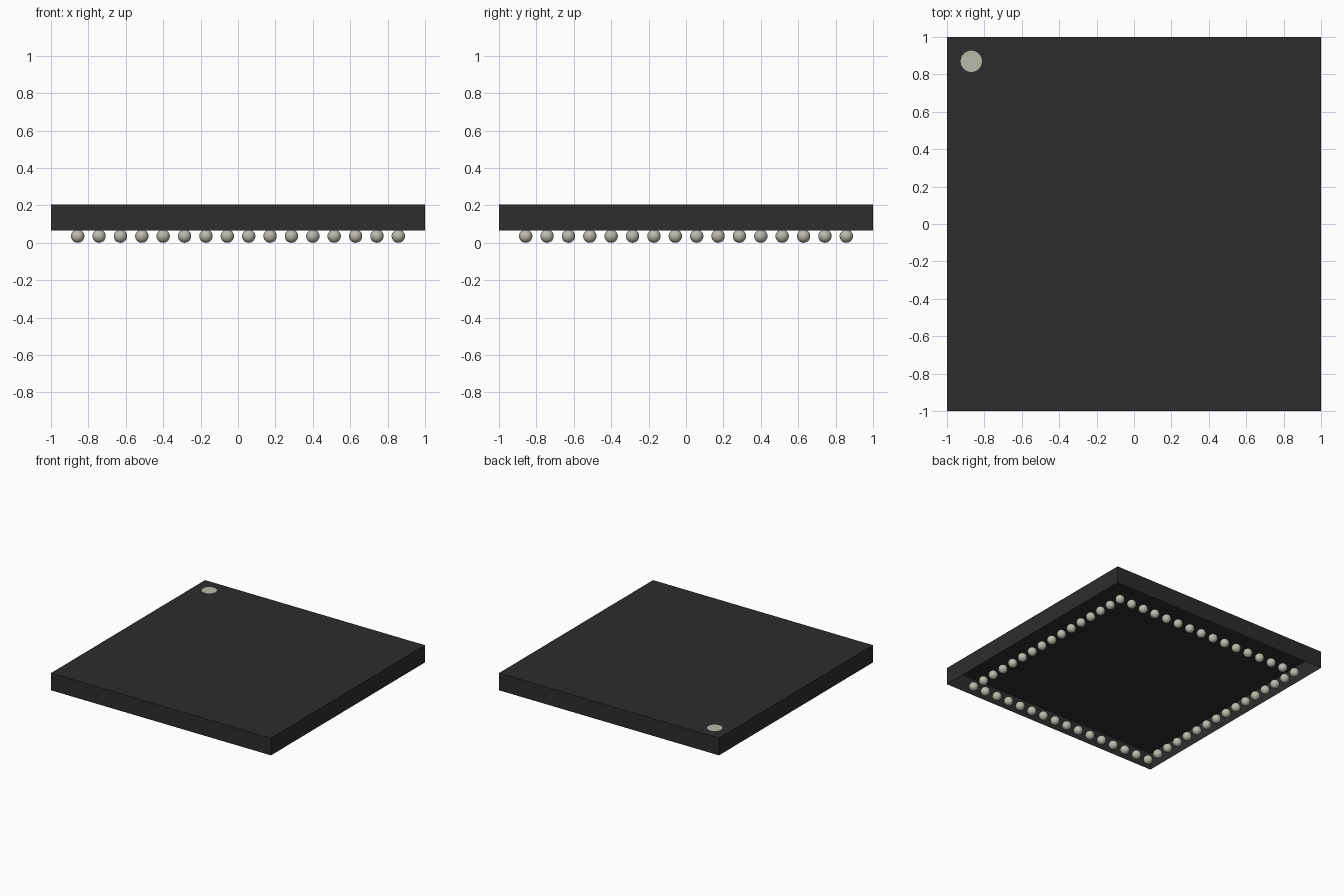
import bpy
import bmesh

cube = bpy.data.objects.get("Cube")
if cube:
    bpy.data.objects.remove(cube, do_unlink=True)

PITCH = 0.8 / 7
COUNT = 16
RADIUS = 0.0357
BOTTOM, TOP = 0.065, 0.206


def material(name, colour):
    mat = bpy.data.materials.new(name)
    mat.use_nodes = True
    mat.diffuse_color = (*colour, 1)
    mat.node_tree.nodes["Principled BSDF"].inputs["Base Color"].default_value = (*colour, 1)
    return mat


def finish(bm, name, mat):
    mesh = bpy.data.meshes.new(name)
    bm.to_mesh(mesh)
    bm.free()
    obj = bpy.data.objects.new(name, mesh)
    mesh.materials.append(mat)
    bpy.context.collection.objects.link(obj)
    return obj


black = material("black plastic", (0.026, 0.026, 0.026))
cream = material("pale marking", (0.50, 0.49, 0.41))
metal = material("solder metal", (0.50, 0.49, 0.42))

# Package body: a thin shell, open underneath
bm = bmesh.new()
bmesh.ops.create_cube(bm, size=1)
for v in bm.verts:
    v.co = (v.co.x * 2, v.co.y * 2, TOP if v.co.z > 0 else BOTTOM)
bm.normal_update()
bmesh.ops.delete(bm, geom=[f for f in bm.faces if f.normal.z < -0.5], context="FACES_ONLY")
finish(bm, "package_body", black)

# Round marker in the back right corner of the top
bm = bmesh.new()
bmesh.ops.create_circle(bm, cap_ends=True, segments=32, radius=0.057)
bmesh.ops.translate(bm, verts=bm.verts, vec=(-0.87, 0.87, TOP + 0.001))
finish(bm, "corner_marker", cream)

# One ring of solder balls, sharing a single mesh
bm = bmesh.new()
bmesh.ops.create_uvsphere(bm, u_segments=24, v_segments=14, radius=RADIUS)
for f in bm.faces:
    f.smooth = True
first = finish(bm, "solder_ball", metal)
half = (COUNT - 1) / 2
spots = [(i, j) for i in range(COUNT) for j in range(COUNT)
         if i in (0, COUNT - 1) or j in (0, COUNT - 1)]
for n, (i, j) in enumerate(spots):
    ball = first
    if n:
        ball = bpy.data.objects.new("solder_ball", first.data)
        bpy.context.collection.objects.link(ball)
    ball.location = ((i - half) * PITCH, (j - half) * PITCH, RADIUS)
